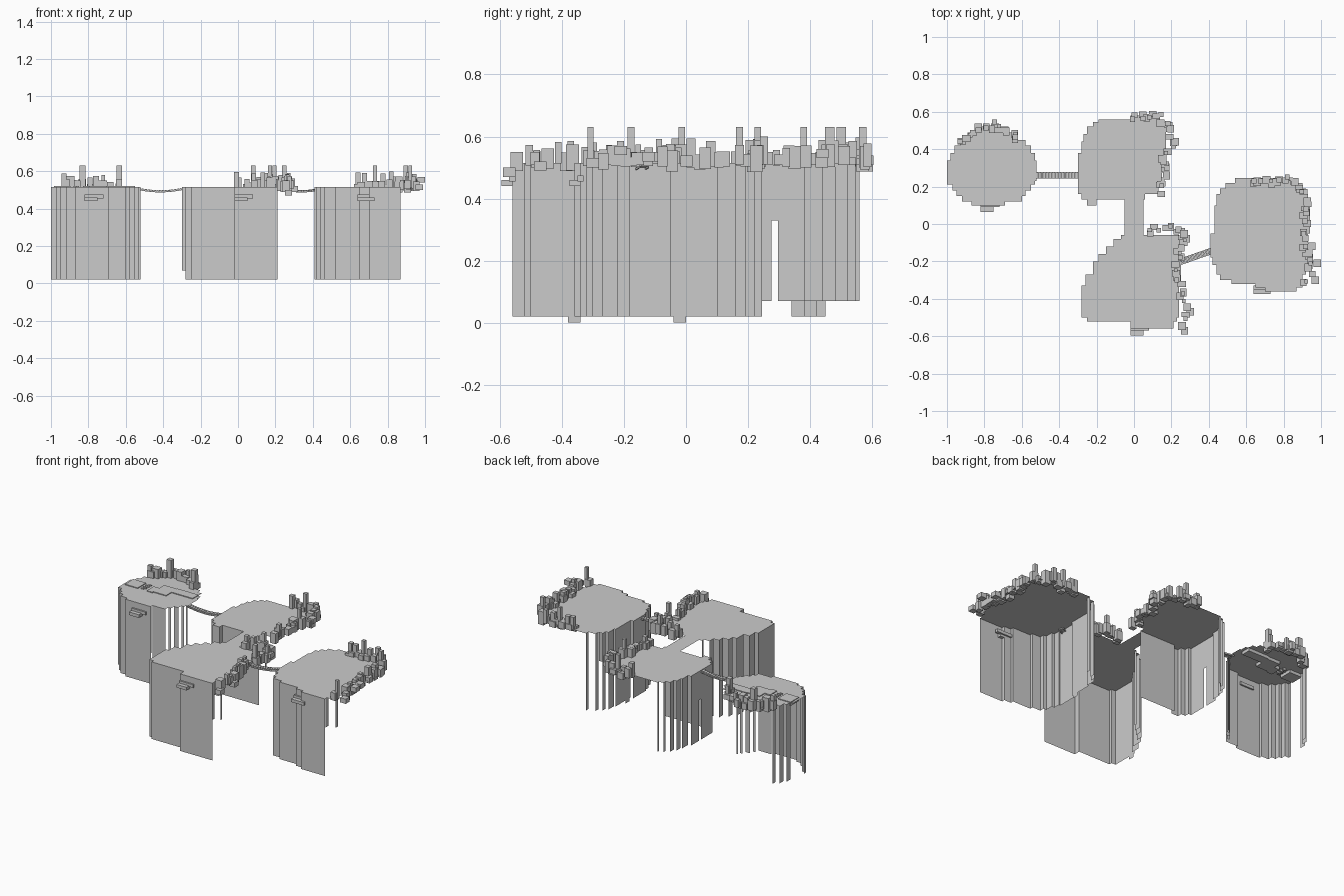
import bpy, bmesh, math, random
from mathutils import Vector

if "Cube" in bpy.data.objects:
    bpy.data.objects.remove(bpy.data.objects["Cube"])

random.seed(11)
TOP = 0.515


def finish(bm, name):
    me = bpy.data.meshes.new(name)
    bm.to_mesh(me)
    bm.free()
    ob = bpy.data.objects.new(name, me)
    bpy.context.collection.objects.link(ob)
    return ob


def quad(bm, *pts):
    bm.faces.new([bm.verts.new(p) for p in pts])


def hexa(bm, pts):
    c = [bm.verts.new(p) for p in pts]
    for f in ((3, 2, 1, 0), (4, 5, 6, 7), (0, 1, 5, 4), (1, 2, 6, 5), (2, 3, 7, 6), (3, 0, 4, 7)):
        bm.faces.new([c[i] for i in f])


def box(bm, x0, x1, y0, y1, z0, z1):
    hexa(bm, [(x, y, z) for z in (z0, z1) for x, y in ((x0, y0), (x1, y0), (x1, y1), (x0, y1))])


def wall_front(bm, x0, x1, y, z):
    quad(bm, (x0, y, z), (x1, y, z), (x1, y, TOP), (x0, y, TOP))


def wall_left(bm, x, y0, y1, z):
    quad(bm, (x, y1, z), (x, y0, z), (x, y0, TOP), (x, y1, TOP))


def island(name, rows, y_end, base=0.02, limit=9, gap=(9, 9), gap_z=None, wall_end=9):
    """Stepped plateau: rows of (y, left, right), cliffs only on the front and left."""
    bm = bmesh.new()
    prev = None
    for i, (y, l, r) in enumerate(rows):
        y1 = rows[i + 1][0] if i + 1 < len(rows) else y_end
        quad(bm, (l, y, TOP), (r, y, TOP), (r, y1, TOP), (l, y1, TOP))
        if gap[0] <= y < gap[1]:
            if gap_z:
                wall_left(bm, l, y, y1, gap_z)
        elif y < wall_end:
            wall_left(bm, l, y, y1, base)
        if prev is None:
            wall_front(bm, l, r, y, base)
        else:
            if l < prev[0]:
                wall_front(bm, l, prev[0], y, base)
            if prev[1] < r <= limit:
                wall_front(bm, prev[1], r, y, base)
        prev = (l, r)
    return finish(bm, name)


# Four stepped plateaus
island("left_plateau", [
    (.10, -.87, -.69), (.12, -.92, -.60), (.15, -.95, -.58), (.18, -.97, -.55), (.21, -1, -.53),
    (.23, -1, -.52), (.34, -.98, -.53), (.38, -.96, -.55), (.42, -.93, -.58), (.45, -.89, -.62),
    (.49, -.83, -.67)], .52, gap=(.23, .33), wall_end=.44)
island("back_plateau", [
    (.10, -.25, -.20), (.13, -.28, .06), (.16, -.30, .13), (.22, -.30, .15), (.275, -.30, .16),
    (.297, -.30, .16), (.38, -.28, .17), (.44, -.27, .17), (.48, -.25, .17), (.52, -.22, .17),
    (.545, -.19, .16), (.56, -.02, .14)], .58, base=.07, limit=.07, gap=(.27, .29), gap_z=.33, wall_end=.55)
island("front_plateau", [
    (-.56, -.02, .21), (-.52, -.25, .23), (-.50, -.28, .24), (-.33, -.26, .25), (-.27, -.22, .25),
    (-.20, -.19, .25), (-.16, -.15, .25), (-.12, -.11, .25), (-.08, -.07, .24)], -.06, limit=.21)
island("right_plateau", [
    (-.36, .70, .87), (-.34, .65, .90), (-.32, .52, .90), (-.30, .46, .90), (-.27, .44, .92),
    (-.22, .42, .93), (-.18, .41, .93), (-.05, .43, .94), (.10, .44, .93), (.16, .46, .92),
    (.19, .49, .90), (.22, .54, .86)], .245, limit=.88)

# Land bridge joining the two middle plateaus
bm = bmesh.new()
quad(bm, (-.05, -.06, TOP), (.05, -.06, TOP), (.05, .13, TOP), (-.05, .13, TOP))
finish(bm, "land_bridge")

# Ledges on the cliff fronts and small feet at the cliff bases
bm = bmesh.new()
for x0, x1, y in ((-.82, -.72, .10), (-.02, .08, -.56), (.64, .76, -.34)):
    box(bm, x0, x1, y - .01, y + .01, .455, .475)
    box(bm, x0, x1 - .03, y - .035, y, .44, .46)
finish(bm, "cliff_ledges")
bm = bmesh.new()
for x, y in ((-.28, -.38), (.43, -.04)):
    quad(bm, (x, y + .04, 0), (x, y, 0), (x, y, .02), (x, y + .04, .02))
finish(bm, "cliff_feet")


# Blocky rocks scattered along the back and right rims
def rocks(name, path, step=.034, spread=.016):
    bm = bmesh.new()
    count = 0
    for a, b in zip(path, path[1:]):
        a, b = Vector(a), Vector(b)
        n = max(1, round((b - a).length / step))
        for i in range(n):
            p = a.lerp(b, i / n)
            count += 1
            # a broad low block, then a slimmer, taller one beside it
            x, y = (c + random.uniform(-spread, spread) for c in p)
            w, d = random.uniform(.015, .024), random.uniform(.014, .022)
            box(bm, x - w, x + w, y - d, y + d, random.uniform(.485, .51), random.uniform(.53, .575))
            if count % 3:
                x, y = (c + random.uniform(-spread, spread) for c in p)
                w = random.uniform(.009, .015)
                z1 = .63 if count % 7 == 4 else random.uniform(.545, .60)
                box(bm, x - w, x + w, y - w, y + w, random.uniform(.50, .515), z1)
    finish(bm, name)


rocks("left_rocks", [(-.92, .44), (-.86, .50), (-.74, .53), (-.65, .49), (-.61, .44)])
rocks("back_rocks", [(0, .57), (.13, .58), (.18, .53), (.20, .43), (.16, .36), (.17, .26), (.13, .14)])
rocks("front_rocks", [(.08, -.04), (.16, -.02), (.26, -.03), (.26, -.10), (.23, -.22), (.25, -.36), (.28, -.47), (.24, -.56)])
rocks("right_rocks", [(.63, .22), (.76, .23), (.85, .24), (.91, .16), (.92, 0), (.92, -.15), (.95, -.2), (.94, -.28), (.88, -.34)])

# Low overhanging slabs at the right-hand tips
bm = bmesh.new()
for x, y, z in ((.30, -.47, .49), (.28, -.08, .52), (.22, .44, .53), (.98, -.21, .54), (.97, -.30, .50),
                (.95, -.12, .52), (.27, -.57, .47)):
    box(bm, x - .02, x + .02, y - .02, y + .02, z, z + .03)
finish(bm, "overhang_slabs")


# Sagging plank bridges with ropes beneath
def plank_bridge(name, a, b, n=15, half=.015):
    a, b = Vector(a), Vector(b)
    d = (b - a).normalized()
    s = Vector((-d.y, d.x, 0))
    up = Vector((0, 0, .003))
    bm = bmesh.new()

    def at(t):
        return a.lerp(b, t) - Vector((0, 0, .012 * 4 * t * (1 - t)))

    def slab(p, q, w):
        hexa(bm, [c + o + h for h in (-up, up)
                  for c, o in ((p, -s * w), (q, -s * w), (q, s * w), (p, s * w))])

    for i in range(n):
        slab(at((i + .08) / n), at((i + .92) / n), half)
        for side in (-1, 1):
            o = s * side * half - Vector((0, 0, .006))
            slab(at(i / n) + o, at((i + 1) / n) + o, .002)
    finish(bm, name)


plank_bridge("left_plank_bridge", (-.53, .26, .508), (-.30, .26, .508))
plank_bridge("right_plank_bridge", (.24, -.205, .508), (.44, -.135, .508))

# Paved slab, steps and path set into the left plateau
bm = bmesh.new()
box(bm, -.985, -.895, .26, .345, .495, .52)
for i in range(6):
    box(bm, -.88 + .01 * (i % 2), -.86 + .01 * (i % 2), .27 + i * .012, .279 + i * .012, .50, .52)
for x0, x1, y0, y1 in ((-.83, -.79, .26, .33), (-.79, -.70, .27, .38), (-.70, -.55, .325, .385)):
    box(bm, x0, x1, y0, y1, .495, .52)
finish(bm, "paved_path")
